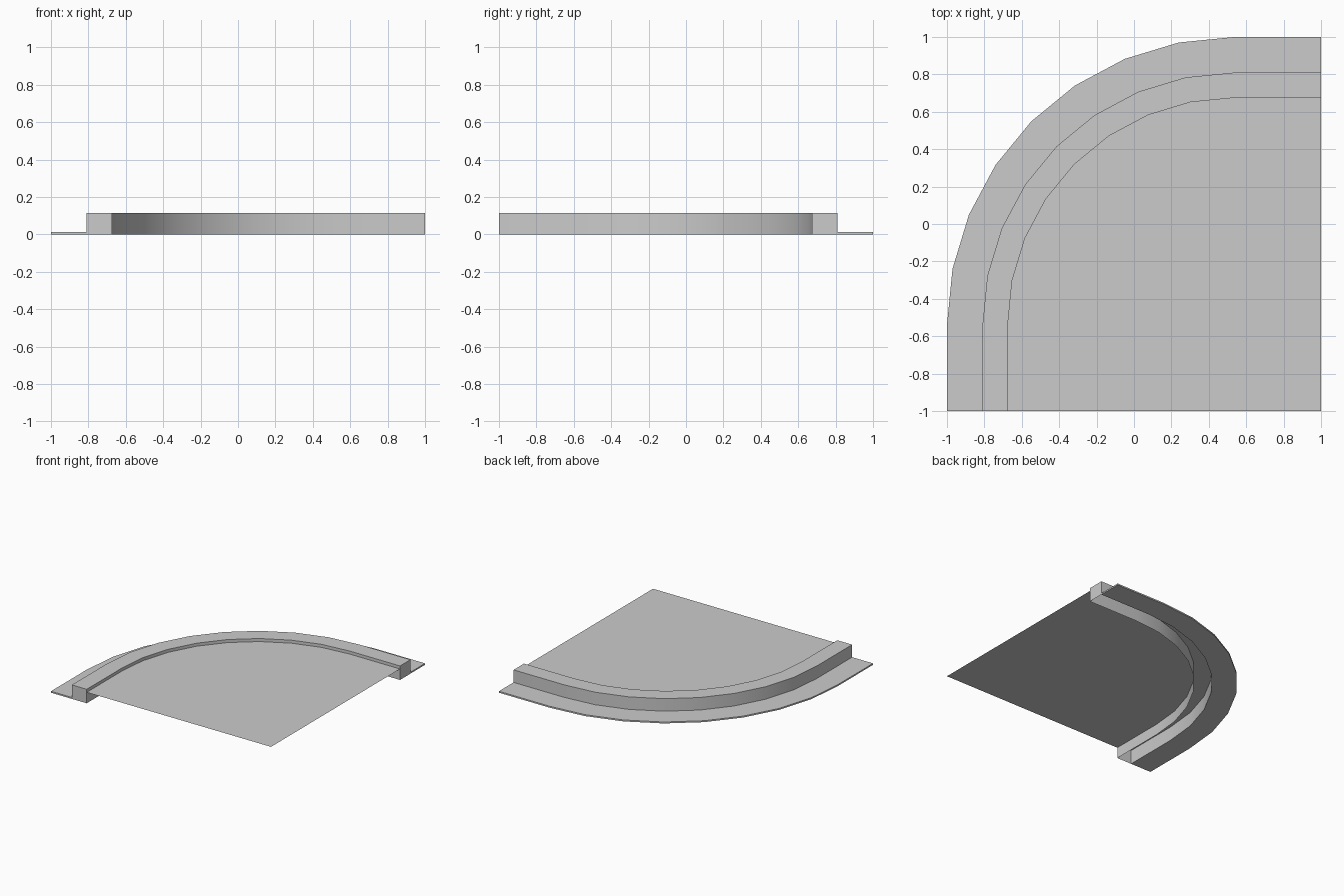
import bpy
import bmesh
from math import sin, cos, pi, radians

default_cube = bpy.data.objects.get("Cube")
if default_cube:
    bpy.data.objects.remove(default_cube, do_unlink=True)

grey = bpy.data.materials.new("plain_grey")
grey.use_nodes = True
COLOUR = (0.6, 0.6, 0.6, 1)
grey.diffuse_color = COLOUR
grey.node_tree.nodes["Principled BSDF"].inputs["Base Color"].default_value = COLOUR

CENTRE = 0.54    # the bend turns about (CENTRE, -CENTRE)
SEGMENTS = 8
OUTER, KERB_OUT, KERB_IN = 1.0, 0.81, 0.675
KERB_TOP, FLOOR_Z, ROAD_Z = 0.115, 0.09, 0.012


def bend(edge):
    """Straight, quarter turn, straight; edge is the distance from the middle."""
    radius = edge + CENTRE
    turn = [i * pi / 2 / SEGMENTS for i in range(SEGMENTS + 1)]
    arc = [(CENTRE - radius * cos(a), radius * sin(a) - CENTRE) for a in turn]
    return [(-edge, -1)] + arc + [(1, edge)]


def finish(name, bm):
    mesh = bpy.data.meshes.new(name)
    bm.to_mesh(mesh)
    bm.free()
    mesh.materials.append(grey)
    obj = bpy.data.objects.new(name, mesh)
    bpy.context.collection.objects.link(obj)
    bpy.ops.object.select_all(action="DESELECT")
    obj.select_set(True)
    bpy.context.view_layer.objects.active = obj
    bpy.ops.object.shade_smooth_by_angle(angle=radians(30))


def sweep(name, profile, closed):
    """Sweep (edge, z) points round the bend and cap both ends."""
    bm = bmesh.new()
    rails = [[bm.verts.new((x, y, z)) for x, y in bend(edge)] for edge, z in profile]
    pairs = list(zip(rails, rails[1:]))
    if closed:
        pairs.append((rails[-1], rails[0]))
    for a, b in pairs:
        for i in range(len(a) - 1):
            bm.faces.new((a[i], a[i + 1], b[i + 1], b[i]))
    bm.faces.new([r[0] for r in rails])
    bm.faces.new([r[-1] for r in reversed(rails)])
    bmesh.ops.recalc_face_normals(bm, faces=bm.faces)
    finish(name, bm)


# Raised kerb, hollow and open underneath
sweep("kerb", [(KERB_IN, 0), (KERB_IN, KERB_TOP), (KERB_OUT, KERB_TOP), (KERB_OUT, 0)], False)

# Thin road strip around the outside
sweep("road_strip", [(KERB_OUT, 0), (KERB_OUT, ROAD_Z), (OUTER, ROAD_Z), (OUTER, 0)], True)

# Pavement sheet inside the kerb, just under its top
bm = bmesh.new()
outline = [(1, -1)] + bend(KERB_IN)[::-1]
bm.faces.new([bm.verts.new((x, y, FLOOR_Z)) for x, y in outline])
bmesh.ops.recalc_face_normals(bm, faces=bm.faces)
if bm.faces[:][0].normal.z < 0:
    bmesh.ops.reverse_faces(bm, faces=bm.faces)
finish("pavement", bm)
